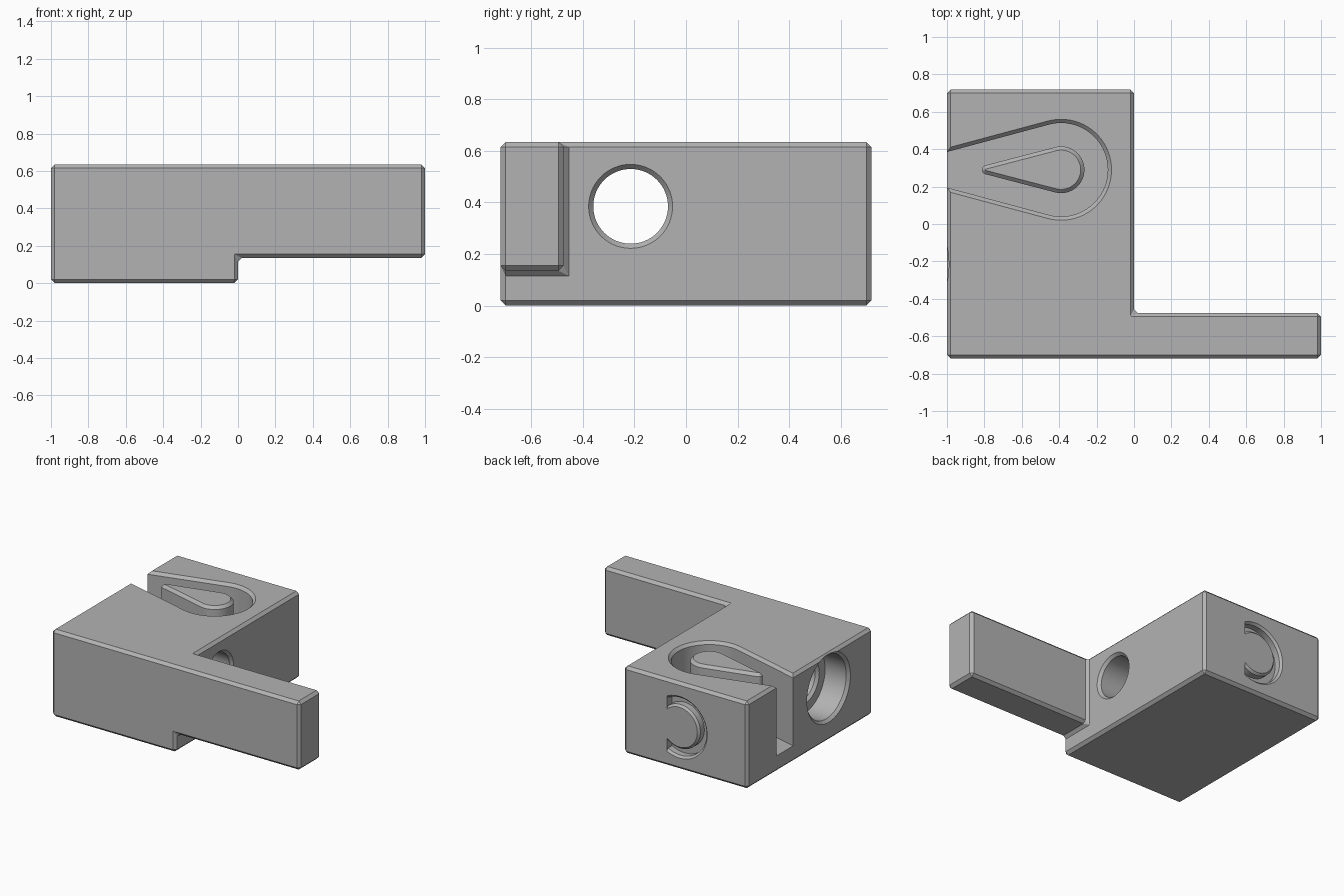
import bpy, bmesh
from math import sin, cos, asin, acos, pi

cube = bpy.data.objects.get("Cube")
if cube:
    bpy.data.objects.remove(cube, do_unlink=True)

TOP, BACK, CH = 0.635, 0.72, 0.02

grey = bpy.data.materials.new("plain grey")
grey.use_nodes = True
grey.diffuse_color = (0.45, 0.45, 0.45, 1)
grey.node_tree.nodes["Principled BSDF"].inputs["Base Color"].default_value = grey.diffuse_color


def finish(name, bm):
    bmesh.ops.recalc_face_normals(bm, faces=bm.faces)
    mesh = bpy.data.meshes.new(name)
    bm.to_mesh(mesh)
    bm.free()
    mesh.materials.append(grey)
    obj = bpy.data.objects.new(name, mesh)
    bpy.context.collection.objects.link(obj)
    return obj


def loft(name, rings):
    """Closed solid through rings that have equal point counts."""
    bm = bmesh.new()
    loops = [[bm.verts.new(p) for p in ring] for ring in rings]
    for a, b in zip(loops, loops[1:]):
        for i in range(len(a)):
            j = (i + 1) % len(a)
            bm.faces.new((a[i], a[j], b[j], b[i]))
    bm.faces.new(loops[0])
    bm.faces.new(loops[-1])
    return finish(name, bm)


def arc(cx, cy, r, start, end, n):
    return [(cx + r * cos(start + (end - start) * i / n),
             cy + r * sin(start + (end - start) * i / n)) for i in range(n + 1)]


def teardrop(z, r, tip_x, tip_r):
    """Outline round a large circle and a small one towards -x."""
    cx, cy = -0.39, 0.29
    a = pi / 2 + asin((r - tip_r) / (cx - tip_x))
    pts = arc(cx, cy, r, -a, a, 40) + arc(tip_x, cy, tip_r, a, 2 * pi - a, 8)
    return [(x, y, z) for x, y in pts]


def segment(y, r):
    """Disc outline on the back, cut off by an upright chord."""
    cx, cz, chord = -0.45, 0.31, -0.35
    a = acos((chord - cx) / r)
    return [(x, y, z) for x, z in arc(cx, cz, r, a, 2 * pi - a, 48)]


def circle_x(x, r):
    pts = arc(-0.215, 0.385, r, 0, 2 * pi, 64)[:-1]
    return [(x, y, z) for y, z in pts]


# Block with side arm: solid cells of a coarse grid, merged and chamfered
xs, ys, zs = (-1, 0, 1), (-BACK, -0.475, BACK), (0, 0.135, TOP)
solid = {(0, j, k) for j in (0, 1) for k in (0, 1)} | {(1, 0, 1)}
bm = bmesh.new()
grid = {}


def corner(c):
    if c not in grid:
        grid[c] = bm.verts.new((xs[c[0]], ys[c[1]], zs[c[2]]))
    return grid[c]


for cell in solid:
    for axis in range(3):
        for side in (0, 1):
            beside = list(cell)
            beside[axis] += 2 * side - 1
            if tuple(beside) in solid:
                continue
            quad = []
            for u, v in ((0, 0), (1, 0), (1, 1), (0, 1)):
                c = list(cell)
                c[axis] += side
                c[(axis + 1) % 3] += u
                c[(axis + 2) % 3] += v
                quad.append(corner(tuple(c)))
            bm.faces.new(quad)
bmesh.ops.recalc_face_normals(bm, faces=bm.faces)
bmesh.ops.dissolve_limit(bm, angle_limit=0.01, verts=bm.verts, edges=bm.edges)
bmesh.ops.bevel(bm, geom=list(bm.edges), offset=CH, segments=1,
                profile=0.5, affect='EDGES', offset_type='OFFSET')
body = finish("block_with_arm", bm)

# Cutters: stepped cross bore, teardrop slot, crescent recess
bore = [(-1.02, 0.27), (-1 + CH, 0.23), (-0.81, 0.23), (-0.81, 0.163), (-0.79, 0.145),
        (-CH, 0.145), (CH, 0.181)]
slot = [(0.12, 0.25), (TOP - CH, 0.25), (TOP + CH, 0.29)]
recess = [(BACK - 0.06, 0.21), (BACK - 0.015, 0.21), (BACK + 0.015, 0.24)]
cutters = [
    loft("bore_cutter", [circle_x(x, r) for x, r in bore]),
    loft("slot_cutter", [teardrop(z, r, -1.2, r - 0.21) for z, r in slot]),
    loft("recess_cutter", [segment(y, r) for y, r in recess]),
]
bpy.context.view_layer.objects.active = body
for cutter in cutters:
    cutter.hide_render = True
    mod = body.modifiers.new(cutter.name, 'BOOLEAN')
    mod.operation = 'DIFFERENCE'
    mod.solver = 'EXACT'
    mod.object = cutter
    bpy.ops.object.modifier_apply(modifier=mod.name)
    bpy.data.objects.remove(cutter, do_unlink=True)

# Teardrop island standing in the slot
island = loft("teardrop_island", [teardrop(z, 0.125 - d, -0.79, 0.024 - d)
                                  for z, d in ((0.1, 0), (TOP - CH, 0), (TOP, CH))])

# Flush plug inside the recess, leaving a crescent groove
plug = loft("recess_plug", [segment(y, r) for y, r in
                            ((BACK - 0.07, 0.16), (BACK - 0.015, 0.16), (BACK, 0.145))])

# Smooth round walls, keep chamfers crisp
bpy.ops.object.select_all(action='DESELECT')
for obj in (body, island, plug):
    obj.select_set(True)
bpy.context.view_layer.objects.active = body
bpy.ops.object.shade_smooth_by_angle(angle=pi / 6)
